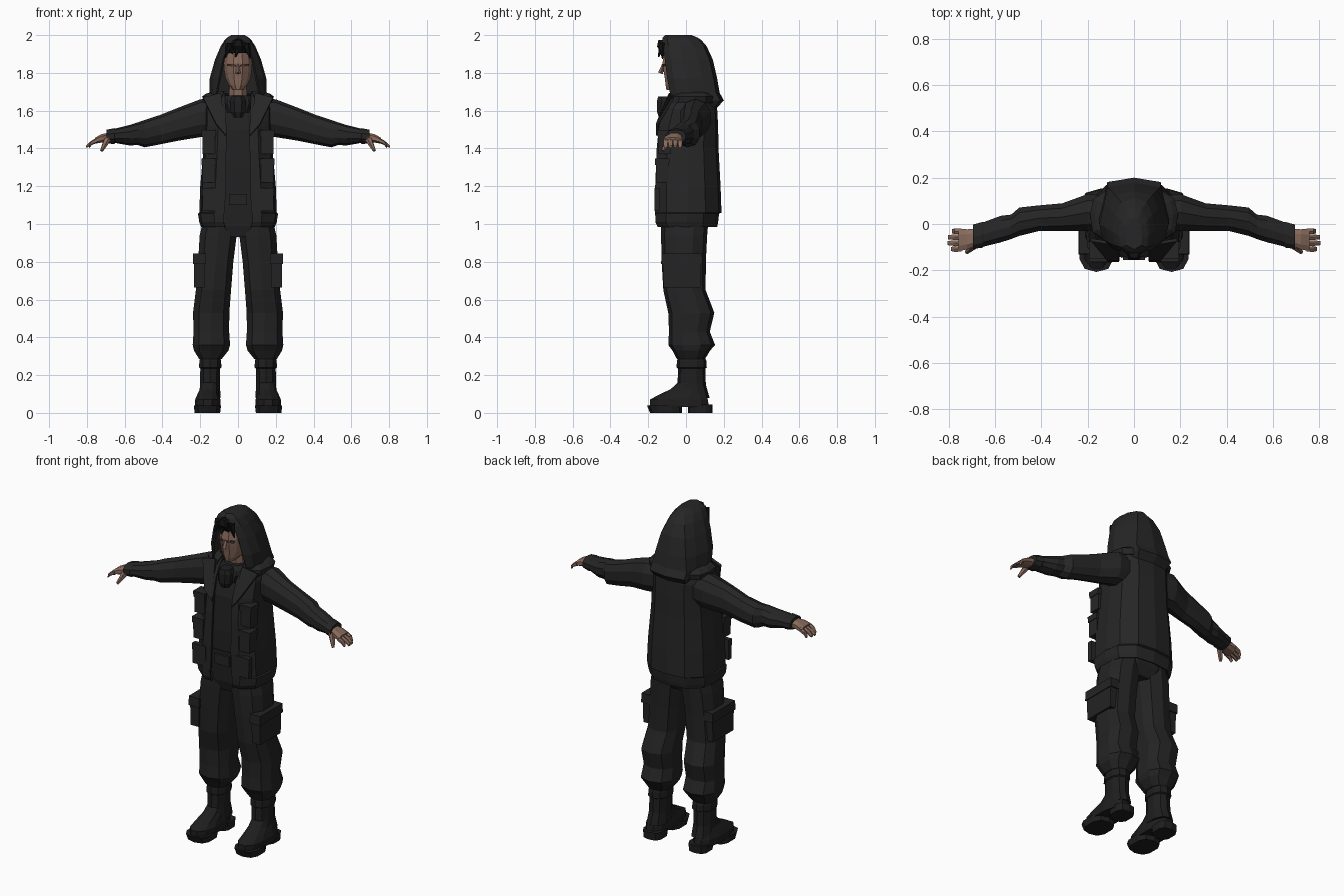
import bpy, bmesh, math
from mathutils import Vector


def material(name, rgb):
    m = bpy.data.materials.new(name)
    m.diffuse_color = (*rgb, 1)
    return m


JACKET = material("jacket black", (.019, .019, .019))
PANTS = material("trouser black", (.017, .017, .017))
SHIRT = material("shirt black", (.015, .015, .0155))
BOOT = material("boot black", (.013, .013, .013))
HAIR = material("hair black", (.006, .006, .006))
SKIN = material("skin", (.25, .145, .108))
BROW = material("brow brown", (.07, .04, .03))


def finish(name, bm, mat, mirror=False, thick=0, recalc=True):
    if recalc:
        bmesh.ops.recalc_face_normals(bm, faces=bm.faces)
    me = bpy.data.meshes.new(name)
    bm.to_mesh(me)
    bm.free()
    me.materials.append(mat)
    ob = bpy.data.objects.new(name, me)
    bpy.context.collection.objects.link(ob)
    if thick:
        s = ob.modifiers.new("thickness", 'SOLIDIFY')
        s.thickness = thick
    if mirror:
        ob.modifiers.new("mirror", 'MIRROR').use_clip = False
    return ob


def oval(a, b, n, p):
    out = []
    for i in range(n):
        t = 2 * math.pi * (i + .5) / n
        c, s = math.cos(t), math.sin(t)
        out.append((a * math.copysign(abs(c) ** (2 / p), c), b * math.copysign(abs(s) ** (2 / p), s)))
    return out


def loft(name, rings, mat, mirror=False, axis='z', n=10, p=2.3):
    """rings: (z, cx, cy, rx, ry) for axis z, or (x, cy, cz, ry, rz) for axis x"""
    bm = bmesh.new()
    rows = []
    for h, a, b, ra, rb in rings:
        pts = [(a + u, b + v, h) if axis == 'z' else (h, a + u, b + v) for u, v in oval(ra, rb, n, p)]
        rows.append([bm.verts.new(q) for q in pts])
    for r, s in zip(rows, rows[1:]):
        for i in range(n):
            j = (i + 1) % n
            bm.faces.new((r[i], r[j], s[j], s[i]))
    bm.faces.new(rows[0])
    bm.faces.new(rows[-1])
    return finish(name, bm, mat, mirror)


def shell(name, levels, prof, mat, thick=.012, cap=False):
    """Sheet open at the front; levels: (z, edge x, half width, front y, back y)"""
    bm = bmesh.new()
    rows = []
    for z, ex, rx, fy, by in levels:
        half = [(ex, fy)] + [(max(ex, rx * u), fy + (by - fy) * v) for u, v in prof]
        pts = half + [(0, by)] + [(-x, y) for x, y in reversed(half)]
        rows.append([bm.verts.new((x, y, z)) for x, y in pts])
    for r, s in zip(rows, rows[1:]):
        for i in range(len(r) - 1):
            bm.faces.new((r[i], r[i + 1], s[i + 1], s[i]))
    if cap:
        bm.faces.new(rows[-1])
    bmesh.ops.remove_doubles(bm, verts=bm.verts, dist=.0005)
    return finish(name, bm, mat, thick=thick, recalc=False)


def box(name, c, size, mat, mirror=True, taper=.85):
    """Box whose outer (+x) and lower parts are slightly narrowed"""
    bm = bmesh.new()
    bmesh.ops.create_cube(bm, size=1)
    for v in bm.verts:
        k = taper if v.co.z < 0 else 1
        v.co = Vector((v.co.x * size[0] * k + c[0], v.co.y * size[1] * k + c[1], v.co.z * size[2] + c[2]))
    return finish(name, bm, mat, mirror)


def plate(name, pts, mat, mirror=True, thick=.008):
    bm = bmesh.new()
    bm.faces.new([bm.verts.new(q) for q in pts])
    return finish(name, bm, mat, mirror, thick, recalc=False)


def spike(name, a, b, r, mat, mirror=False, tip=.15, n=5):
    """Tapered stick from a to b"""
    a, b = Vector(a), Vector(b)
    bm = bmesh.new()
    bmesh.ops.create_cone(bm, segments=n, radius1=r, radius2=r * tip, depth=(b - a).length, cap_ends=True)
    rot = (b - a).to_track_quat('Z', 'Y')
    for v in bm.verts:
        v.co = rot @ v.co + (a + b) / 2
    return finish(name, bm, mat, mirror)


# jacket, open at the front, with hem band
coat = [(.6, 0), (.94, .17), (1, .5), (.92, .76), (.55, .96)]
shell("jacket", [(.985, .07, .195, -.15, .165), (1.01, .075, .205, -.162, .17), (1.055, .075, .212, -.163, .175),
                 (1.06, .07, .205, -.163, .188), (1.2, .065, .2, -.163, .183), (1.4, .062, .182, -.155, .172),
                 (1.52, .062, .175, -.143, .17), (1.61, .065, .175, -.115, .165), (1.66, .07, .16, -.075, .15),
                 (1.70, .07, .10, -.04, .11)], coat, JACKET)
shell("collar", [(1.64, .085, .18, -.085, .165), (1.675, .085, .19, -.075, .165), (1.69, .08, .17, -.06, .15),
                 (1.705, .075, .12, -.04, .12)], coat, JACKET)
plate("lapel", [(.09, -.09, 1.695), (.064, -.158, 1.47), (.115, -.16, 1.53), (.185, -.075, 1.67)], JACKET, thick=.014)
for i, z in enumerate((1.28, 1.43)):
    box(f"chest_pocket_{i}", (.155, -.125 + .012 * i, z), (.068, .07, .12), JACKET, taper=.95)
    box(f"chest_pocket_flap_{i}", (.155, -.126 + .012 * i, z + .05), (.078, .076, .035), JACKET, taper=.97)
box("lower_pocket", (.145, -.152, 1.13), (.09, .03, .12), JACKET, taper=.95)

# shirt, belt and hips
loft("shirt", [(1.12, 0, .0, .17, .14), (1.3, 0, .0, .165, .14), (1.5, 0, .01, .155, .135),
               (1.6, 0, .02, .12, .11), (1.67, 0, .02, .07, .08)], SHIRT, n=12, p=2.8)
loft("hips", [(.93, 0, -.01, .12, .10), (.99, 0, -.005, .185, .125), (1.1, 0, 0, .18, .142),
              (1.18, 0, 0, .175, .146)], PANTS, n=12, p=2.8)
box("belt_buckle", (0, -.146, 1.13), (.095, .02, .06), PANTS, False, 1)

# sleeves
loft("sleeve", [(.12, .05, 1.565, .075, .10), (.2, .05, 1.56, .083, .10), (.31, .03, 1.53, .062, .088),
                (.41, .025, 1.5, .058, .078), (.495, .01, 1.478, .064, .072), (.53, -.012, 1.478, .055, .06),
                (.575, -.022, 1.47, .06, .054), (.65, -.045, 1.467, .055, .038), (.655, -.047, 1.465, .058, .042),
                (.695, -.055, 1.463, .055, .036)], JACKET, True, 'x', p=2.2)

# hands
loft("palm", [(.68, -.058, 1.46, .038, .025), (.72, -.066, 1.454, .046, .024), (.757, -.07, 1.441, .051, .017)],
     SKIN, True, 'x', 8, 2.6)
for i in range(4):
    y = -.108 + .0255 * i
    length = (.79, .805, .802, .785)[i]
    loft(f"finger_{i}", [(.745, y, 1.444, .013, .014), (.775, y, 1.43, .0135, .012),
                         (length, y, 1.409, .010, .006)], SKIN, True, 'x', 6, 2.5)
spike("thumb", (.69, -.09, 1.45), (.722, -.122, 1.388), .02, SKIN, True, .45, 6)

# trouser legs
loft("trouser_leg", [(1.03, .09, -.005, .095, .125), (.94, .105, -.01, .102, .122), (.8, .118, -.012, .097, .117),
                     (.65, .13, -.008, .097, .112), (.53, .142, .028, .1, .122), (.43, .141, .018, .098, .108),
                     (.36, .141, .03, .103, .124), (.33, .142, .028, .095, .1), (.285, .146, .026, .062, .074)],
     PANTS, True, p=2.5)
box("cargo_pocket", (.205, -.022, .745), (.058, .205, .16), PANTS, taper=.95)
box("cargo_flap", (.204, -.022, .815), (.068, .215, .055), PANTS, taper=1.02)

# boots
loft("boot_shaft", [(.08, .15, .035, .06, .09), (.15, .148, .03, .055, .075), (.235, .147, .03, .055, .072),
                    (.24, .147, .03, .062, .08), (.275, .147, .03, .06, .078), (.31, .147, .028, .05, .066)], BOOT, True)
loft("boot_foot", [(.03, .16, -.035, .07, .162), (.07, .16, -.038, .069, .158), (.095, .158, -.02, .06, .13),
                   (.125, .152, .01, .052, .095), (.16, .15, .025, .05, .07)], BOOT, True, n=12)
loft("boot_toe_sole", [(0, .162, -.105, .07, .085), (.04, .162, -.115, .075, .092)], BOOT, True, p=2.7)
loft("boot_heel", [(0, .152, .075, .058, .064), (.045, .152, .075, .06, .066)], BOOT, True, p=3)

# hood, open around the face
cowl = [(.9, .13), (1, .38), (.86, .7), (.46, .93)]
shell("hood", [(1.615, .10, .13, -.05, .165), (1.655, .115, .15, -.07, .2), (1.695, .115, .152, -.085, .178),
               (1.77, .10, .15, -.10, .165), (1.87, .08, .122, -.112, .142), (1.94, .055, .092, -.122, .11),
               (1.975, .02, .07, -.125, .08), (1.985, 0, .06, -.125, .065), (2.0, 0, .035, -.11, .03)],
      cowl, JACKET, cap=True)

# head and face
loft("head", [(1.71, 0, -.06, .026, .045), (1.735, 0, -.04, .05, .07), (1.77, 0, -.015, .068, .10),
              (1.81, 0, -.01, .075, .112), (1.85, 0, -.01, .076, .118), (1.9, 0, -.008, .07, .112),
              (1.95, 0, 0, .045, .08)], SKIN, n=12)
loft("neck", [(1.62, 0, .01, .055, .06), (1.74, 0, 0, .048, .06)], SKIN, n=8)
spike("nose", (0, -.118, 1.845), (0, -.136, 1.798), .007, SKIN, tip=1.9, n=4)
plate("eye_shadow", [(.016, -.128, 1.834), (.054, -.117, 1.836), (.056, -.116, 1.848), (.014, -.13, 1.845)], BROW)
plate("mouth", [(-.022, -.108, 1.758), (.022, -.108, 1.758), (.022, -.11, 1.763), (-.022, -.11, 1.763)], BROW, False)

# hair under the hood brim
loft("fringe", [(1.905, 0, -.075, .062, .06), (1.94, 0, -.09, .052, .068), (1.975, 0, -.095, .03, .055)], HAIR, n=8)
for i, (x, tx, tz) in enumerate([(-.045, -.066, 1.88), (-.025, -.03, 1.9), (0, -.012, 1.885),
                                 (.022, .03, 1.905), (.045, .064, 1.875)]):
    spike(f"hair_tuft_{i}", (x, -.125, 1.955), (tx, -.15 + abs(tx) * .4, tz), .023, HAIR)

# neck scarf and hanging mask
loft("scarf", [(1.59, 0, -.04, .07, .08), (1.635, 0, -.035, .092, .085), (1.66, 0, -.025, .088, .08),
               (1.68, 0, -.01, .07, .07)], SHIRT, n=10)
loft("neck_mask", [(1.565, 0, -.12, .025, .025), (1.595, 0, -.115, .042, .042), (1.65, 0, -.11, .047, .047),
                   (1.675, 0, -.11, .035, .04)], BOOT, n=8)
